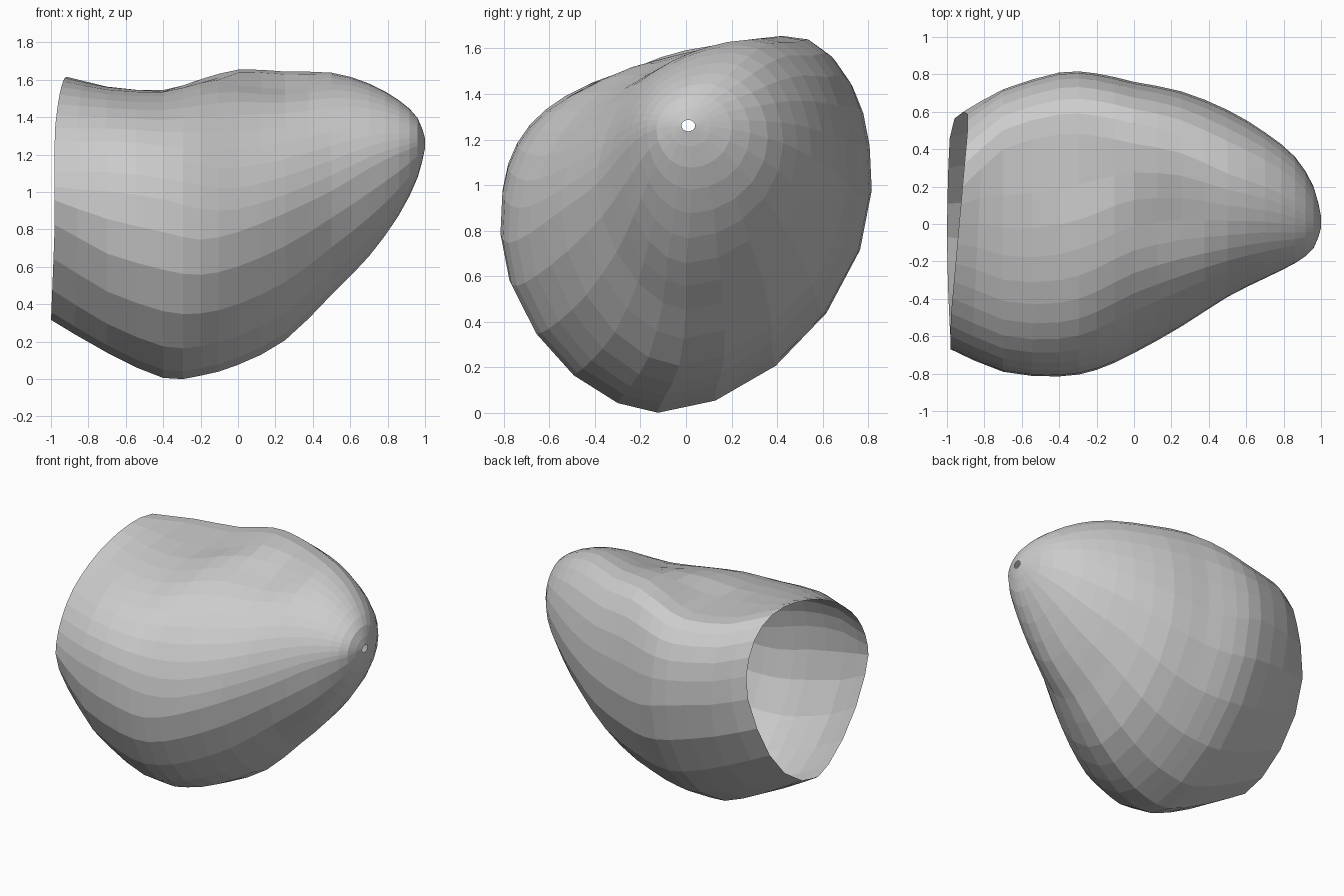
import bpy, bmesh
from math import sin, cos, pi, exp

if "Cube" in bpy.data.objects:
    bpy.data.objects.remove(bpy.data.objects["Cube"])

# Cross-sections along x: x, extreme (y, z) at top, bottom, +y side, -y side,
# then corner exponents upper +y and upper -y (smaller = boxier)
SECTIONS = [
    (-1.00, .20, 1.61, -.07, .31, .60, 1.10, -.67, .95, .88, 1.08),
    (-0.70, .40, 1.56, -.10, .135, .72, 1.05, -.79, .85, .85, .77),
    (-0.40, .48, 1.55, -.12, .00, .81, 1.00, -.815, .78, .84, .73),
    (-0.20, .47, 1.61, -.12, .012, .805, 0.95, -.78, .74, .83, .82),
    (0.00, .43, 1.655, -.09, .07, .76, .95, -.69, .78, .84, .97),
    (0.25, .38, 1.64, -.03, .20, .71, 1.0, -.55, .88, .90, 1),
    (0.50, .27, 1.635, .00, .445, .61, 1.08, -.39, 1.0, .98, 1),
    (0.70, .20, 1.575, .00, .65, .49, 1.15, -.29, 1.12, 1, 1),
    (0.86, .12, 1.485, .02, .87, .36, 1.20, -.21, 1.20, 1, 1),
    (0.96, .05, 1.39, .02, 1.07, .20, 1.24, -.13, 1.24, 1, 1),
    (1.00, .01, 1.28, .01, 1.23, .04, 1.255, -.02, 1.255, 1, 1),
]


def clamp(v):
    return max(0.0, min(1.0, v))


def spline(i, t):
    """Smooth in-between section."""
    last = len(SECTIONS) - 1
    p0, p1, p2, p3 = (SECTIONS[max(0, min(last, i + k))] for k in (-1, 0, 1, 2))
    return [0.5 * (2 * b + (c - a) * t + (2 * a - 5 * b + 4 * c - d) * t * t
                   + (3 * b - a - 3 * c + d) * t ** 3)
            for a, b, c, d in zip(p0, p1, p2, p3)]


def arc(pole, side, n, e, back=False):
    """Superelliptic arc from pole (top/bottom) to side, or walked backwards."""
    for k in range(n):
        a = pi / 2 * (1 - k / n if back else k / n)
        s, c = max(0, sin(a)) ** e, max(0, cos(a)) ** e
        yield pole[0] + (side[0] - pole[0]) * s, side[1] + (pole[1] - side[1]) * c


def ring(sec):
    x, yt, zt, yb, zb, yr, zr, yl, zl, e_right, e_left = sec
    top, bot, right, left = (yt, zt), (yb, zb), (yr, zr), (yl, zl)
    w = clamp((1 - x) / .5)              # rounder towards the nose
    fade = clamp(1 - (x + 1) / .3)       # 1 at the opening
    pts = (list(arc(top, right, 6, e_right))
           + list(arc(bot, right, 5, 1 + .12 * w, True))
           + list(arc(bot, left, 5, 1 + .15 * w + .2 * fade))
           + list(arc(top, left, 12, e_left, True)))
    out = []
    for y, z in pts:
        # slanted rim of the opening
        px = x + fade * (.02 * clamp((z - .3) / .5)
                         + .09 * clamp(y + .5) * clamp((z - .8) / .4))
        # shallow hollows between the front shoulder and the rear lobe
        up = clamp((z - zr) / .3)
        dent = .04 * exp(-((x - .18) / .3) ** 2 - ((y - .03) / .2) ** 2)
        dent += .05 * exp(-((x + .3) / .25) ** 2 - ((y - .33) / .13) ** 2)
        out.append((px, y, z - up * dent))
    return out


# Hollow shell, open at the wide end and with a tiny hole at the nose
bm = bmesh.new()
secs = [spline(i, t) for i in range(len(SECTIONS) - 1) for t in (0, .5)]
secs.append(SECTIONS[-1])
rings = [[bm.verts.new(p) for p in ring(s)] for s in secs]
for a, b in zip(rings, rings[1:]):
    n = len(a)
    for k in range(n):
        m = (k + 1) % n
        bm.faces.new((a[k], a[m], b[m], b[k]))
bmesh.ops.recalc_face_normals(bm, faces=bm.faces)

# Stand the shell on the floor
low = min(v.co.z for v in bm.verts)
bmesh.ops.translate(bm, verts=bm.verts, vec=(0, 0, -low))

mesh = bpy.data.meshes.new("hollow_shell")
bm.to_mesh(mesh)
bm.free()
shell = bpy.data.objects.new("hollow_shell", mesh)
bpy.context.collection.objects.link(shell)
